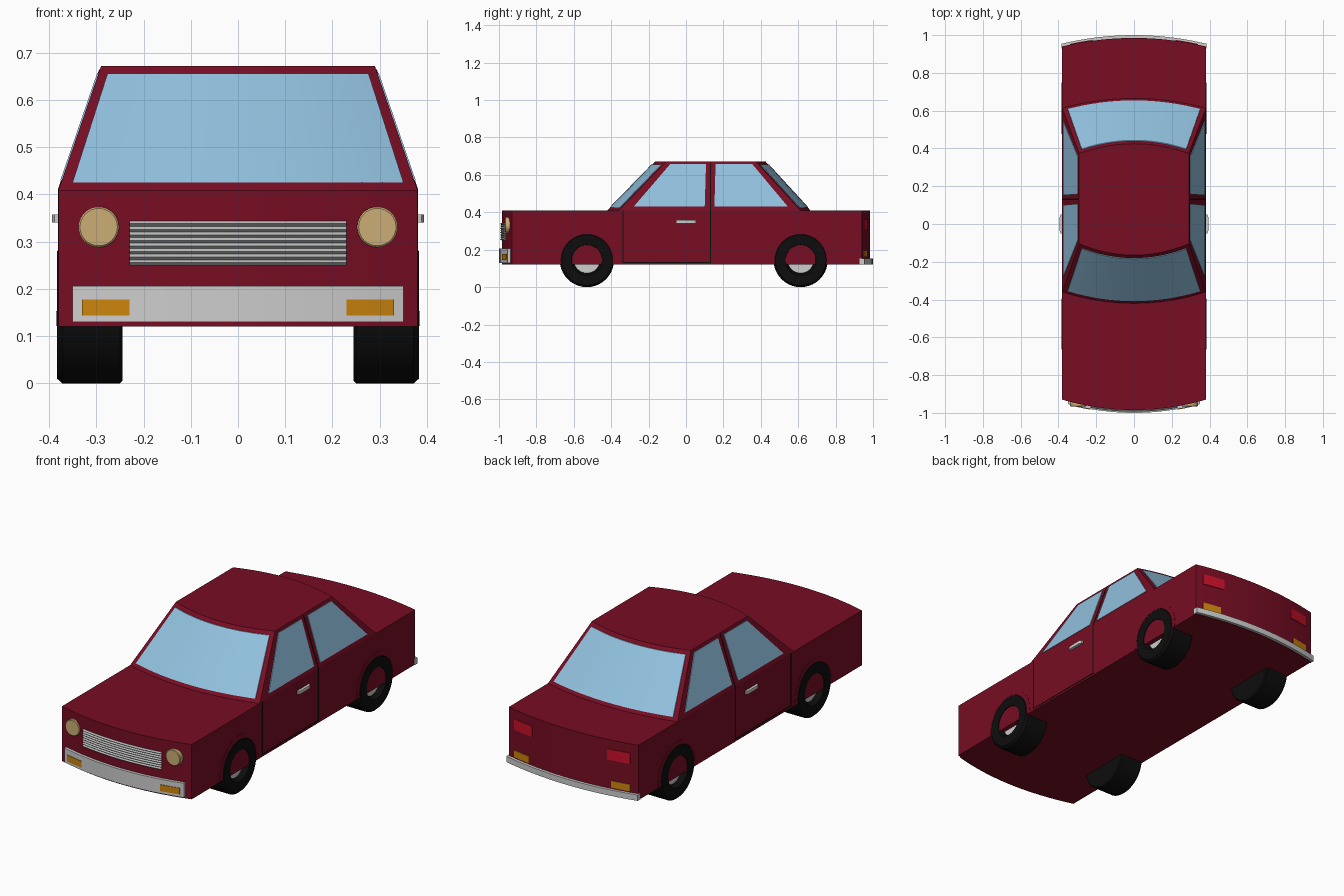
import bpy, bmesh, math

if "Cube" in bpy.data.objects:
    bpy.data.objects.remove(bpy.data.objects["Cube"])


def material(name, rgb):
    m = bpy.data.materials.new(name)
    m.diffuse_color = (*rgb, 1)
    m.use_nodes = True
    m.node_tree.nodes["Principled BSDF"].inputs["Base Color"].default_value = m.diffuse_color
    return m


RED = material("body_red", (0.185, 0.004, 0.017))
GLASS = material("window_blue", (0.283, 0.53, 0.73))
SILVER = material("silver", (0.61, 0.61, 0.61))
GRILLE = material("grille_grey", (0.50, 0.51, 0.50))
BLACK = material("tyre_black", (0.004, 0.004, 0.004))
TAN = material("headlight_tan", (0.60, 0.42, 0.18))
ORANGE = material("indicator_orange", (0.60, 0.23, 0.004))
TAIL = material("tail_red", (0.58, 0.005, 0.022))


def loft(name, rings, mats, seg=None, closed=False):
    """Skin a series of closed rings; seg picks a material per ring segment (None = no face)."""
    bm = bmesh.new()
    vs = [[bm.verts.new(p) for p in r] for r in rings]
    n = len(rings[0])
    for i in range(len(vs) if closed else len(vs) - 1):
        a, b = vs[i], vs[(i + 1) % len(vs)]
        for j in range(n):
            if seg and seg[j] is None:
                continue
            k = (j + 1) % n
            f = bm.faces.new((a[j], a[k], b[k], b[j]))
            f.material_index = seg[j] if seg else 0
    if not closed:
        bm.faces.new(vs[0])
        bm.faces.new(vs[-1])
    bmesh.ops.remove_doubles(bm, verts=bm.verts, dist=1e-5)
    bmesh.ops.recalc_face_normals(bm, faces=bm.faces)
    me = bpy.data.meshes.new(name)
    bm.to_mesh(me)
    bm.free()
    for m in mats:
        me.materials.append(m)
    ob = bpy.data.objects.new(name, me)
    bpy.context.collection.objects.link(ob)
    bpy.ops.object.select_all(action='DESELECT')
    ob.select_set(True)
    bpy.context.view_layer.objects.active = ob
    bpy.ops.object.shade_smooth_by_angle(angle=math.radians(30))
    return ob


def span(a, b, n):
    return [a + (b - a) * i / n for i in range(n + 1)]


# bowed nose and tail lines
W = 0.38
def nose(x): return -0.985 + 0.055 * (x / W) ** 2
def tail(x): return 0.985 - 0.045 * (x / W) ** 2


def bow_sweep(name, x0, x1, profile, line, mat, n=16):
    """Sweep a (depth, z) profile across the car along a bowed line."""
    s = -1 if line is nose else 1
    return loft(name, [[(x, line(x) + s * d, z) for d, z in profile]
                       for x in span(x0, x1, n)], [mat])


def rect(d0, d1, z0, z1):
    return [(d0, z0), (d1, z0), (d1, z1), (d0, z1)]


def lathe(name, profile, y, z, mats, seg=None, a0=0, a1=360, n=40):
    """Turn an (x, radius) profile about an axis along x."""
    full = a1 - a0 == 360
    angles = span(math.radians(a0), math.radians(a1), n)[:n if full else n + 1]
    return loft(name, [[(x, y + r * math.cos(a), z + r * math.sin(a)) for x, r in profile]
                       for a in angles], mats, seg, full)


# lower body
xs = span(-W, W, 16)
loft("body", [[(x, nose(x), z) for x in xs] + [(x, tail(x), z) for x in reversed(xs)]
              for z in (0.12, 0.41)], [RED])

# cabin: u runs across, t runs up
def half(t): return W - 0.09 * t
def screen(u, t): return -0.42 + 0.255 * t + 0.06 * u * u
def back(u, t): return 0.665 - 0.24 * t - 0.052 * u * u
def cab(u, t, f, d=0): return (u * half(t), f(u, t) + d, 0.41 + 0.262 * t)

us = span(-1, 1, 16)
loft("cabin", [[cab(u, t, screen) for u in us] + [cab(u, t, back) for u in reversed(us)]
               for t in (0, 1)], [RED])

# front and rear glass
for name, f, s in (("windscreen", screen, -1), ("rear_window", back, 1)):
    loft(name, [[cab(u, 0.06, f, s * 0.004), cab(u, 0.94, f, s * 0.004),
                 cab(u, 0.94, f, -s * 0.003), cab(u, 0.06, f, -s * 0.003)]
                for u in span(-0.935, 0.935, 16)], [GLASS])


def side_plate(name, sx, pts, mat, d):
    """Thin plate on the side of the car from (y, z) points."""
    def at(y, z, o):
        return (sx * (half(max(0, z - 0.41) / 0.262) + o), y, z)
    loft(name, [[at(y, z, o) for y, z in pts] for o in (d, -0.003)], [mat])


def box(y0, y1, z0, z1):
    return [(y0, z0), (y1, z0), (y1, z1), (y0, z1)]


for sx, side in ((1, "right"), (-1, "left")):
    # side glass
    side_plate(side + "_front_window", sx,
               [(-0.28, 0.43), (0.10, 0.43), (0.107, 0.657), (-0.085, 0.657)], GLASS, 0.003)
    side_plate(side + "_back_window", sx,
               [(0.152, 0.43), (0.545, 0.43), (0.355, 0.657), (0.158, 0.657)], GLASS, 0.003)
    # door seams
    for i, pts in enumerate((box(0.128, 0.134, 0.13, 0.41), box(0.128, 0.134, 0.41, 0.665),
                             box(-0.34, -0.334, 0.13, 0.41), box(-0.334, 0.128, 0.13, 0.135))):
        side_plate(f"{side}_door_seam_{i}", sx, pts, BLACK, 0.0015)
    # door handle
    loft(side + "_door_handle",
         [[(sx * x, y, z) for y, z in box(-0.05 + i, 0.05 - i, 0.341, 0.358)]
          for x, i in ((0.375, 0), (0.388, 0), (0.394, 0.015))], [SILVER])
    # wheels: tyre with recessed hub, black centre ring
    prof = [(0.245, 0), (0.245, 0.14), (0.25, 0.145), (0.372, 0.145), (0.383, 0.135),
            (0.383, 0.082), (0.355, 0.07), (0.355, 0.022), (0.362, 0.021),
            (0.362, 0.010), (0.362, 0)]
    seg = [0, 0, 0, 0, 0, 0, 1, 0, 0, 1, None]
    for y, end in ((-0.53, "front"), (0.613, "back")):
        lathe(f"{side}_{end}_wheel", [(sx * x, r) for x, r in prof], y, 0.145,
              [BLACK, SILVER], seg)
        lathe(f"{side}_{end}_wheel_arch",
              [(sx * x, r) for x, r in ((0.375, 0.14), (0.3815, 0.14), (0.3815, 0.163), (0.375, 0.163))],
              y, 0.145, [RED], a0=-8, a1=188, n=24)
    # headlight
    ring = [(0.043 * math.cos(a), 0.043 * math.sin(a)) for a in span(0, 2 * math.pi, 32)[:32]]
    loft(side + "_headlight", [[(sx * 0.295 + c * k, y, 0.331 + s * k) for c, s in ring]
                               for y, k in ((-0.93, 1), (-0.964, 1), (-0.967, 0.92))], [TAN])
    # indicators and tail lights
    bow_sweep(side + "_front_indicator", sx * 0.23, sx * 0.33,
              rect(0.01, 0.018, 0.144, 0.178), nose, ORANGE, 4)
    bow_sweep(side + "_rear_indicator", sx * 0.24, sx * 0.34,
              rect(-0.01, 0.004, 0.16, 0.196), tail, ORANGE, 4)
    bow_sweep(side + "_tail_light", sx * 0.22, sx * 0.34,
              rect(-0.01, 0.004, 0.305, 0.362), tail, TAIL, 4)

# bumpers
bow_sweep("front_bumper", -0.35, 0.35, rect(-0.01, 0.015, 0.13, 0.206), nose, SILVER)
bow_sweep("rear_bumper", -0.385, 0.385, rect(-0.01, 0.015, 0.122, 0.153), tail, SILVER)

# ribbed grille
ribs = [(0.009 if i % 2 else 0.002, z) for i, z in enumerate(span(0.25, 0.344, 16))]
bow_sweep("grille", -0.23, 0.23, [(-0.01, 0.25)] + ribs + [(-0.01, 0.344)], nose, GRILLE)
